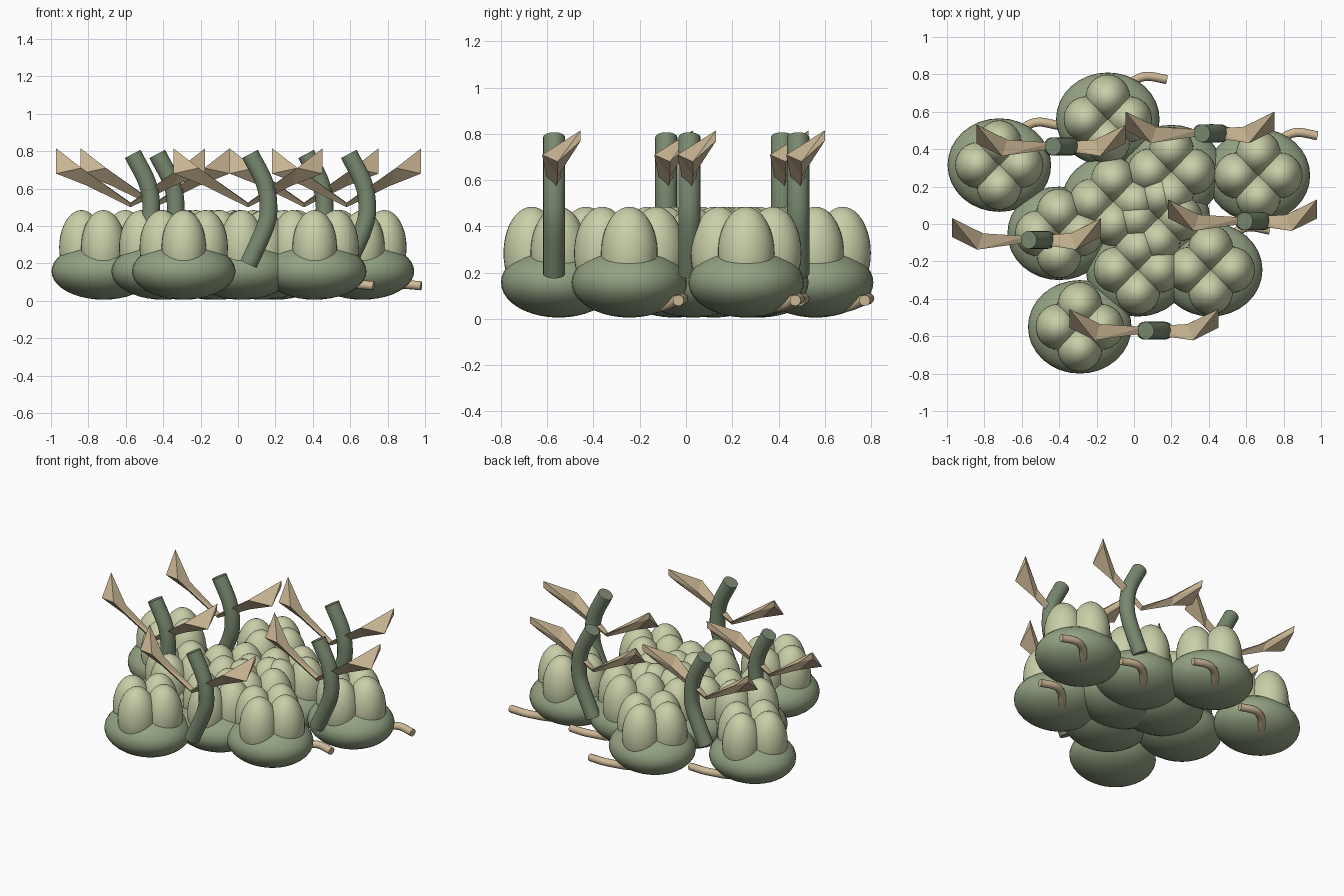
import bpy, bmesh, math
from mathutils import Matrix, Vector

if "Cube" in bpy.data.objects:
    bpy.data.objects.remove(bpy.data.objects["Cube"])


def material(name, rgb):
    m = bpy.data.materials.new(name)
    m.diffuse_color = (*rgb, 1)
    m.use_nodes = True
    m.node_tree.nodes["Principled BSDF"].inputs["Base Color"].default_value = m.diffuse_color
    return m


SAGE = material("sage_green", (0.29, 0.36, 0.225))
PALE = material("pale_green", (0.58, 0.62, 0.39))
STEM = material("dark_green", (0.19, 0.25, 0.16))
TAN = material("dry_tan", (0.62, 0.49, 0.31))


def add_object(name, bm, mat, smooth=True):
    bmesh.ops.recalc_face_normals(bm, faces=bm.faces)
    me = bpy.data.meshes.new(name)
    bm.to_mesh(me)
    bm.free()
    me.materials.append(mat)
    ob = bpy.data.objects.new(name, me)
    bpy.context.collection.objects.link(ob)
    if smooth:
        bpy.ops.object.select_all(action='DESELECT')
        ob.select_set(True)
        bpy.context.view_layer.objects.active = ob
        bpy.ops.object.shade_smooth_by_angle(angle=math.radians(40))
    return ob


def ellipsoid(bm, centre, radii):
    bmesh.ops.create_uvsphere(
        bm, u_segments=32, v_segments=20, radius=1,
        matrix=Matrix.Translation(centre) @ Matrix.Diagonal((*radii, 1)))


def smooth_path(points, steps=5):
    """Catmull-Rom samples through the points."""
    p = [Vector(q) for q in points]
    p = [2 * p[0] - p[1]] + p + [2 * p[-1] - p[-2]]
    out = []
    for i in range(1, len(p) - 2):
        a, b, c, d = p[i - 1:i + 3]
        for k in range(steps):
            t = k / steps
            out.append(0.5 * (2 * b + (c - a) * t + (2 * a - 5 * b + 4 * c - d) * t * t
                              + (3 * b - a - 3 * c + d) * t ** 3))
    return out + [p[-2]]


def tube(name, points, radius, side, mat, sides=18):
    path = smooth_path(points)
    bm = bmesh.new()
    rings = []
    for i, q in enumerate(path):
        tan = (path[min(i + 1, len(path) - 1)] - path[max(i - 1, 0)]).normalized()
        u = Vector(side)
        u = (u - tan * u.dot(tan)).normalized()
        v = tan.cross(u)
        rings.append([bm.verts.new(q + radius * (u * math.cos(a) + v * math.sin(a)))
                      for a in (2 * math.pi * k / sides for k in range(sides))])
    for r, s in zip(rings, rings[1:]):
        for k in range(sides):
            j = (k + 1) % sides
            bm.faces.new((r[k], r[j], s[j], s[k]))
    bm.faces.new(rings[0])
    bm.faces.new(rings[-1])
    return add_object(name, bm, mat)


# Plump heads: a squashed body topped by four upright lobes; some have a root
heads = [(-0.29, -0.55, 0), (-0.72, 0.315, 1), (-0.14, 0.56, 1), (0.665, 0.26, 1),
         (0.41, -0.245, 1), (0.02, -0.245, 0), (-0.40, -0.05, 0), (-0.11, 0.12, 0),
         (0.20, 0.28, 1), (0.13, 0.03, 0)]
root_path = [(0.315, 0.212, 0.08), (0.21, 0.23, 0.088), (0.14, 0.205, 0.08),
             (0.09, 0.155, 0.06), (0.06, 0.11, 0.05)]

for n, (x, y, has_root) in enumerate(heads, 1):
    bm = bmesh.new()
    ellipsoid(bm, (x, y, 0.158), (0.277, 0.25, 0.152))
    add_object(f"head_body_{n}", bm, SAGE)
    bm = bmesh.new()
    for dx, dy in ((1, 0), (-1, 0), (0, 1), (0, -1)):
        ellipsoid(bm, (x + 0.117 * dx, y + 0.117 * dy, 0.285), (0.119, 0.122, 0.2))
    add_object(f"head_lobes_{n}", bm, PALE)
    if has_root:
        tube(f"root_{n}", [(x + a, y + b, c) for a, b, c in root_path], 0.024, (0, 0, 1), TAN, 12)

# Bowed stems, each carrying a mirrored pair of folded leaves
stem_path = [(0.056, 0.195), (0.144, 0.39), (0.163, 0.50), (0.142, 0.63), (0.064, 0.785)]
stems = [(0, -0.57), (-0.627, -0.085), (-0.496, 0.415), (0.30, 0.485), (0.528, 0.015)]

# Leaf sections from joint to tip: upper front, back, lower edge
leaf_sections = [
    [(0.0, -0.015, 0.52), (0.0, 0.02, 0.525), (0.0, 0.0, 0.50)],
    [(0.263, -0.052, 0.71), (0.233, 0.035, 0.67), (0.233, 0.015, 0.615)],
    [(0.398, 0.115, 0.815), (0.396, 0.115, 0.77), (0.398, 0.015, 0.68)],
]
LEAF_X = 0.053

for n, (sx, sy) in enumerate(stems, 1):
    tube(f"stem_{n}", [(sx + x, sy, z) for x, z in stem_path], 0.048, (0, 1, 0), STEM)
    for side, label in ((-1, "left"), (1, "right")):
        bm = bmesh.new()
        secs = [[bm.verts.new((sx + LEAF_X + side * a, sy + b, c)) for a, b, c in s]
                for s in leaf_sections]
        for r, s in zip(secs, secs[1:]):
            for k in range(3):
                j = (k + 1) % 3
                bm.faces.new((r[k], r[j], s[k]))
                bm.faces.new((r[j], s[j], s[k]))
        bm.faces.new(secs[0])
        bm.faces.new(secs[-1])
        add_object(f"leaf_{label}_{n}", bm, TAN, smooth=False)
